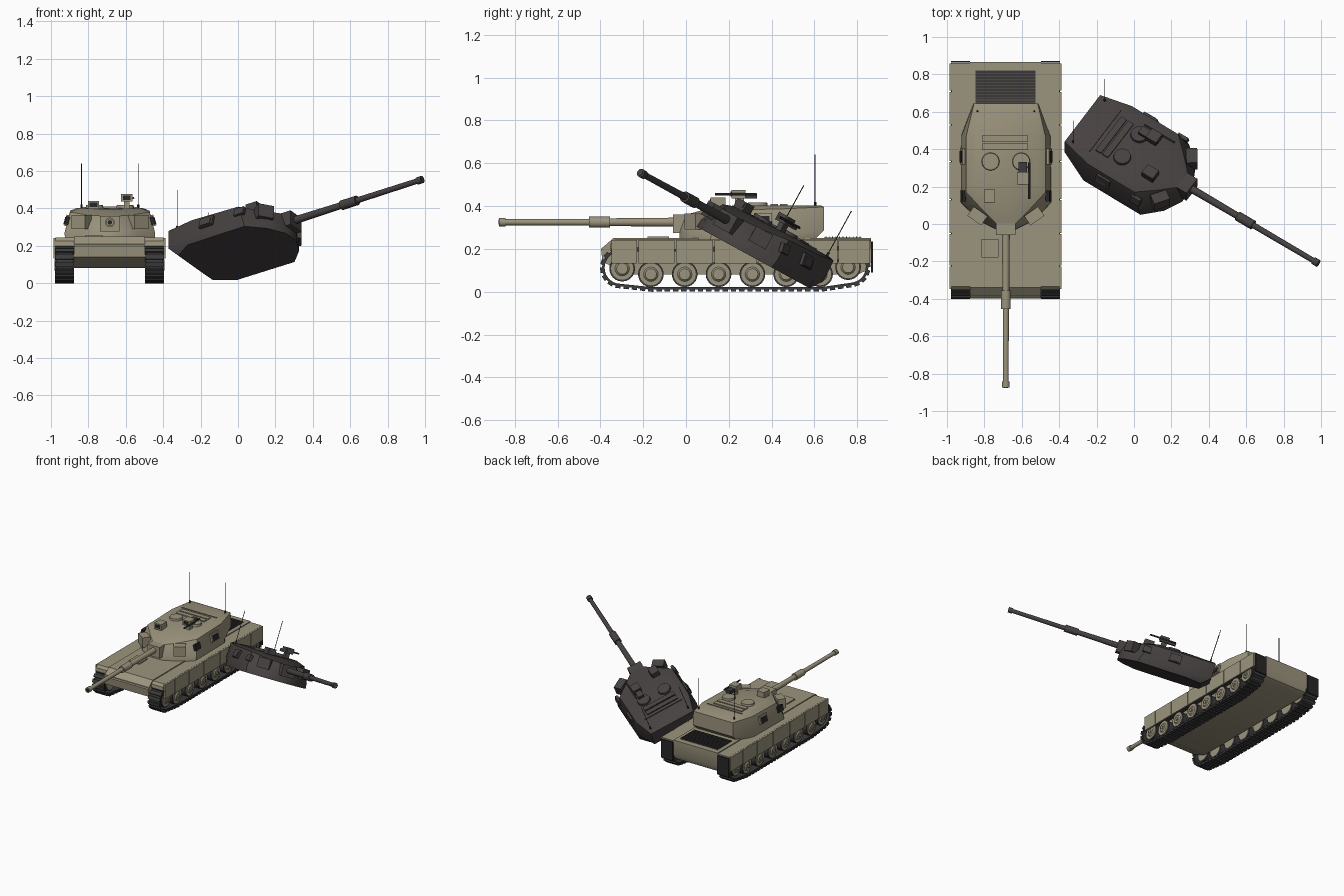
import bpy, bmesh, math
from mathutils import Matrix, Vector
from mathutils.geometry import convex_hull_2d

if "Cube" in bpy.data.objects:
    bpy.data.objects.remove(bpy.data.objects["Cube"])


def material(name, rgb):
    m = bpy.data.materials.new(name)
    m.diffuse_color = (*rgb, 1)
    m.use_nodes = True
    m.node_tree.nodes["Principled BSDF"].inputs["Base Color"].default_value = m.diffuse_color
    return m


OLIVE = material("olive paint", (0.33, 0.295, 0.205))
BURNT = material("burnt steel", (0.062, 0.053, 0.052))
RUBBER = material("track rubber", (0.045, 0.043, 0.045))
GRILLE = material("grille grey", (0.075, 0.068, 0.062))
BLACK = material("black", (0.02, 0.02, 0.02))
HULL = Matrix.Translation((-0.687, 0, 0))


def finish(name, bm, mat, M):
    bmesh.ops.recalc_face_normals(bm, faces=bm.faces)
    for f in bm.faces:
        f.smooth = True
    for e in bm.edges:
        e.smooth = e.calc_face_angle(0) < 0.55
    bm.transform(M)
    me = bpy.data.meshes.new(name)
    bm.to_mesh(me)
    bm.free()
    me.materials.append(mat)
    ob = bpy.data.objects.new(name, me)
    bpy.context.collection.objects.link(ob)
    return ob


def add_box(bm, c, size, rot=None):
    T = Matrix.Translation(c) @ (rot or Matrix()) @ Matrix.Diagonal((*size, 1))
    bmesh.ops.create_cube(bm, size=1, matrix=T)


def box(name, c, size, mat, M, rot=None):
    bm = bmesh.new()
    add_box(bm, c, size, rot)
    return finish(name, bm, mat, M)


def add_rod(bm, a, b, r, r2=None, n=20):
    a, b = Vector(a), Vector(b)
    q = (b - a).to_track_quat('Z', 'Y').to_matrix().to_4x4()
    bmesh.ops.create_cone(bm, cap_ends=True, segments=n, radius1=r, radius2=r if r2 is None else r2,
                          depth=(b - a).length, matrix=Matrix.Translation((a + b) / 2) @ q)


def rod(name, a, b, r, mat, M, r2=None, n=20):
    bm = bmesh.new()
    add_rod(bm, a, b, r, r2, n)
    return finish(name, bm, mat, M)


def extrude_profile(name, yz, half, mat, M):
    bm = bmesh.new()
    L = [bm.verts.new((-half, y, z)) for y, z in yz]
    R = [bm.verts.new((half, y, z)) for y, z in yz]
    bm.faces.new(L)
    bm.faces.new(R)
    for i in range(len(L)):
        j = (i + 1) % len(L)
        bm.faces.new((L[i], L[j], R[j], R[i]))
    return finish(name, bm, mat, M)


# ---------- hull ----------
extrude_profile("hull", [(-.34, .25), (-.397, .2), (-.39, .14), (-.27, .08), (.80, .08),
                         (.845, .10), (.865, .14), (.865, .25)], .19, OLIVE, HULL)
extrude_profile("fenders", [(-.355, .2), (-.352, .225), (-.335, .243), (.862, .243), (.862, .2)],
                .288, OLIVE, HULL)
box("driver_hatch", (-.083, -.13, .253), (.09, .10, .012), OLIVE, HULL)
box("engine_grille", (0, .733, .251), (.32, .175, .007), GRILLE, HULL)
bm = bmesh.new()
for k in range(11):
    add_box(bm, (0, .653 + k * .016, .2555), (.32, .004, .004))
finish("grille_slats", bm, BLACK, HULL)
box("nose_beam", (0, -.375, .2), (.37, .03, .02), OLIVE, HULL)

skirt_edges = [-.35, -.225, -.05, .13, .335, .53, .71, .862]
wheel_y = [-.164 + .158 * k for k in range(6)]


def circle(y, z, r, n=28):
    return [Vector((y + r * math.cos(2 * math.pi * k / n), z + r * math.sin(2 * math.pi * k / n)))
            for k in range(n)]


# closed track path around idler, wheels and sprocket
def track_loop(offset):
    pts = []
    for y, z, r in ((-.305, .112, .087), (.765, .117, .087), (-.164, .084, .074), (.63, .084, .074)):
        pts += circle(y, z, r + offset)
    return [pts[i] for i in convex_hull_2d(pts)]


def walk(loop, count):
    segs = list(zip(loop, loop[1:] + loop[:1]))
    step = sum((b - a).length for a, b in segs) / count
    pos = 0
    for a, b in segs:
        d = (b - a).length
        while pos < d:
            yield a.lerp(b, pos / d), (b - a).normalized()
            pos += step
        pos -= d


for side, s in (("left", -1), ("right", 1)):
    xc = s * .24
    # skirts
    bm = bmesh.new()
    for a, b in zip(skirt_edges, skirt_edges[1:]):
        add_box(bm, (s * .294, (a + b) / 2, .187), (.012, b - a - .006, .11))
    finish(side + "_skirts", bm, OLIVE, HULL)
    # wheels with tyres and hubs
    bm, tyres = bmesh.new(), bmesh.new()
    wheels = [(y, .082, .06) for y in wheel_y] + [(-.298, .108, .06), (.757, .115, .06)]
    for y, z, r in wheels:
        add_rod(tyres, (xc - .036, y, z), (xc + .036, y, z), r, n=24)
        add_rod(bm, (xc - .04, y, z), (xc + .04, y, z), r - .008, n=24)
        add_rod(bm, (xc + s * .04, y, z), (xc + s * .048, y, z), .034, .026, n=16)
        add_rod(bm, (xc + s * .04, y, z), (xc + s * .054, y, z), .013, n=12)
    finish(side + "_wheels", bm, OLIVE, HULL)
    finish(side + "_tyres", tyres, RUBBER, HULL)
    # track band
    bm = bmesh.new()
    inner, outer = track_loop(-.012), track_loop(0)
    rings = [[bm.verts.new((xc + x, p.x, p.y)) for p in lp]
             for x, lp in ((-.046, inner), (-.046, outer), (.046, outer), (.046, inner))]
    n = len(rings[0])
    if all(len(r) == n for r in rings):
        for k in range(4):
            A, B = rings[k], rings[(k + 1) % 4]
            for i in range(n):
                bm.faces.new((A[i], A[(i + 1) % n], B[(i + 1) % n], B[i]))
    finish(side + "_track_band", bm, RUBBER, HULL)
    # track pads
    bm = bmesh.new()
    for p, t in walk(track_loop(.002), 70):
        add_box(bm, (xc, p.x, p.y), (.102, .025, .015), Matrix.Rotation(math.atan2(t.y, t.x), 4, 'X'))
    finish(side + "_track_pads", bm, RUBBER, HULL)
    # mud flap
    box(side + "_mud_flap", (s * .241, .868, .162), (.1, .009, .145), BLACK, HULL)


# ---------- turret, built in its own frame with the gun along -y ----------
def turret(tag, M, paint, dark, gun):
    def nm(part):
        return tag + "_" + part

    # shell lofted from four half outlines, rear to front
    outlines = [
        [(.165, .585, -.02), (.236, .48, -.02), (.24, .11, -.02), (.15, .02, -.02), (.05, -.03, -.02)],
        [(.174, .645, .037), (.238, .47, .02), (.242, .12, .02), (.15, .02, .03), (.05, -.03, .03)],
        [(.17, .645, .146), (.212, .47, .138), (.212, .17, .13), (.12, .07, .115), (.05, 0, .11)],
        [(.155, .63, .153), (.172, .47, .153), (.165, .22, .152), (.085, .155, .148), (.04, .13, .146)]]
    bm = bmesh.new()
    rings = [[bm.verts.new(p) for p in h + [(-x, y, z) for x, y, z in reversed(h)]] for h in outlines]
    for A, B in zip(rings, rings[1:]):
        for i in range(len(A)):
            j = (i + 1) % len(A)
            bm.faces.new((A[i], A[j], B[j], B[i]))
    bm.faces.new(rings[0])
    bm.faces.new(rings[-1])
    finish(nm("shell"), bm, paint, M)

    # gun
    box(nm("mantlet"), (0, -.02, .068), (.105, .08, .085), paint, M)
    zg = .075
    for part, a, b, r, r2 in (("barrel_rear", -.05, -.36, .021, .018), ("evacuator", -.355, -.454, .026, .026),
                              ("barrel_front", -.45, -.85, .016, .0145), ("muzzle", -.842, -.874, .02, .02)):
        rod(nm(part), (0, a, zg), (0, b, zg), r, paint, M, r2)
    rod(nm("bore"), (0, -.86, zg), (0, -.876, zg), .012, dark, M)

    # paired side parts
    for side, s in (("left", -1), ("right", 1)):
        rot = Matrix.Rotation(s * math.radians(35), 4, 'Z')
        box(nm(side + "_launcher"), (s * .152, .043, .078), (.09, .06, .075), paint, M, rot)
        tilt = Matrix.Rotation(-s * .25, 4, 'Y')
        box(nm(side + "_stowage_box"), (s * .228, .36, .085), (.022, .085, .06), paint, M, tilt)
        box(nm(side + "_port"), (s * .24, .36, .083), (.008, .06, .04), dark, M, tilt)
        box(nm(side + "_side_sight"), (s * .228, .15, .085), (.02, .06, .045), dark, M, tilt)
        rod(nm(side + "_antenna_mount"), (s * .152, .603, .145), (s * .152, .603, .17), .006, dark, M, n=8)
        rod(nm(side + "_antenna"), (s * .152, .603, .16), (s * .152, .603, .39), .0022, dark, M, n=6)
        x = s * .082
        rod(nm(side + "_hatch"), (x, .334, .15), (x, .334, .167), .048, paint, M, .045, 24)
    # roof fittings
    for k in range(2):
        box(nm("roof_panel_%d" % k), (-.005, .412 + k * .045, .155), (.245, .035, .012), paint, M)
    box(nm("rear_roof_rail"), (0, .5, .154), (.3, .006, .008), paint, M)
    box(nm("gunner_sight"), (-.087, .15, .168), (.06, .07, .045), paint, M)
    box(nm("gunner_lens"), (-.087, .114, .17), (.042, .006, .025), dark, M)
    box(nm("gun_pedestal"), (.09, .25, .17), (.03, .04, .05), paint, M)
    box(nm("gun_mount"), (.09, .245, .206), (.062, .066, .04), paint, M)
    box(nm("mount_lens"), (.09, .211, .207), (.042, .006, .024), dark, M)
    box(nm("machine_gun"), (.09, .305, .197), (.044, .055, .022), gun, M)
    rod(nm("machine_gun_barrel"), (.125, .33, .205), (.125, .135, .205), .006, gun, M, n=8)


turret("turret", Matrix.Translation((-.685, 0, .25)), OLIVE, BLACK, RUBBER)

# second, burnt turret lying tilted on the ground
up = Vector((0, .479, .878)).normalized()
back = Vector((-.831, .489, -.267))
back = (back - up * back.dot(up)).normalized()
right = back.cross(up)
thrown = Matrix((right, back, up)).transposed().to_4x4()
turret("burnt_turret", Matrix.Translation((.26, .18, .256)) @ thrown, BURNT, BURNT, BURNT)
